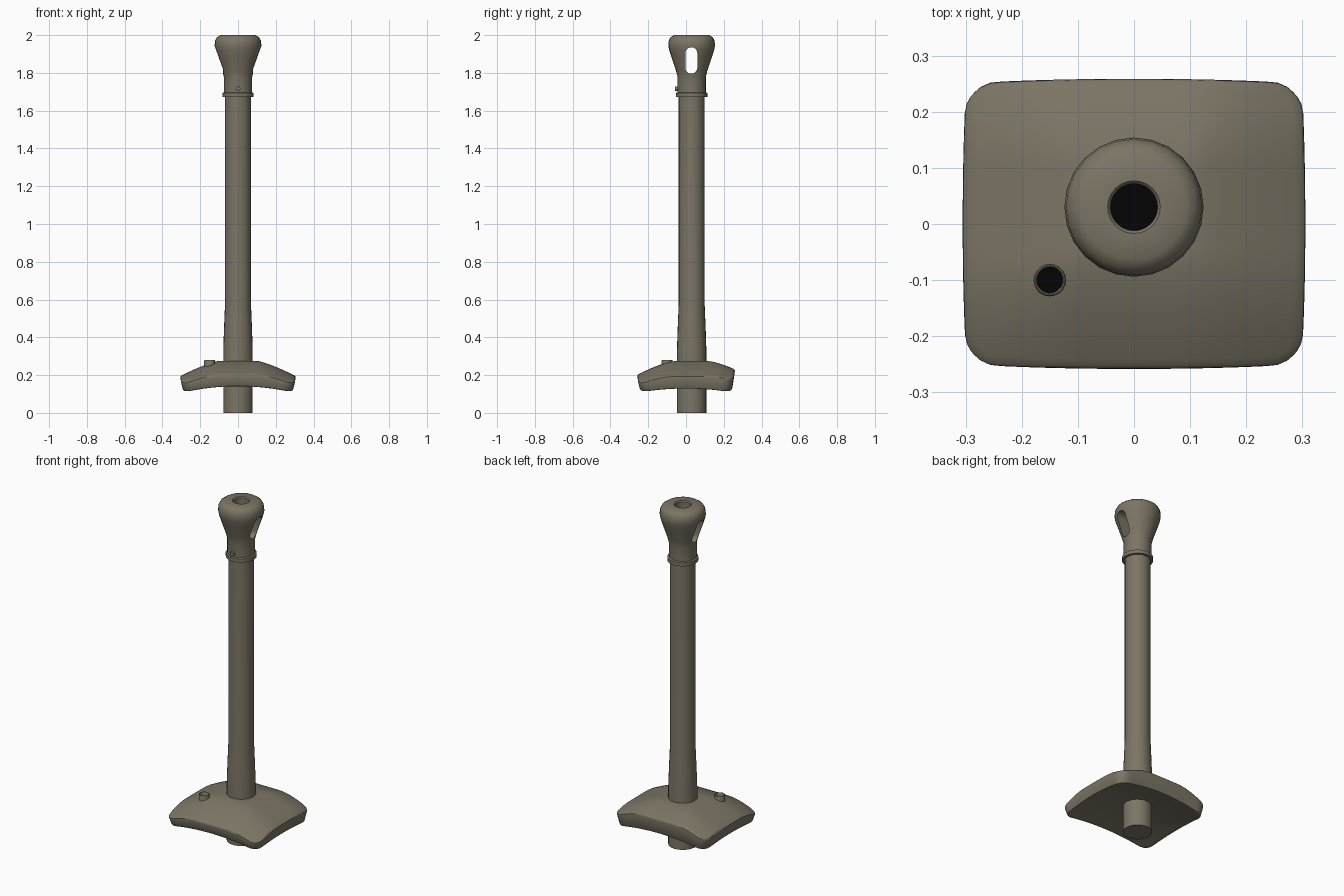
import bpy, bmesh, math
from mathutils import Matrix, Vector

if "Cube" in bpy.data.objects:
    bpy.data.objects.remove(bpy.data.objects["Cube"])


def make_material(name, rgb):
    mat = bpy.data.materials.new(name)
    mat.use_nodes = True
    mat.diffuse_color = (*rgb, 1)
    bsdf = next(n for n in mat.node_tree.nodes if n.type == "BSDF_PRINCIPLED")
    bsdf.inputs["Base Color"].default_value = (*rgb, 1)
    return mat


STONE = make_material("olive grey", (0.2, 0.178, 0.13))
BLACK = make_material("hole black", (0.001, 0.001, 0.001))
AXIS_Y = 0.03


def finish(name, bm, location=(0, 0, 0)):
    bmesh.ops.recalc_face_normals(bm, faces=bm.faces)
    mesh = bpy.data.meshes.new(name)
    bm.to_mesh(mesh)
    bm.free()
    obj = bpy.data.objects.new(name, mesh)
    obj.location = location
    bpy.context.collection.objects.link(obj)
    mesh.materials.append(STONE)
    mesh.materials.append(BLACK)
    return obj


def activate(obj):
    bpy.ops.object.select_all(action="DESELECT")
    obj.select_set(True)
    bpy.context.view_layer.objects.active = obj


def smooth(obj, angle=35):
    activate(obj)
    bpy.ops.object.shade_smooth_by_angle(angle=math.radians(angle))


def lathe(name, profile, location, sides, floor=None):
    """Revolve (radius, height) points; a flat floor at one height is black."""
    bm = bmesh.new()
    verts = [bm.verts.new((r, 0, z)) for r, z in profile]
    edges = [bm.edges.new(pair) for pair in zip(verts, verts[1:])]
    bmesh.ops.spin(bm, geom=verts + edges, cent=(0, 0, 0), axis=(0, 0, 1),
                   angle=math.tau, steps=sides, use_duplicate=False)
    bmesh.ops.remove_doubles(bm, verts=bm.verts, dist=0.0005)
    if floor is not None:
        for face in bm.faces:
            if all(abs(v.co.z - floor) < 0.001 for v in face.verts):
                face.material_index = 1
    return finish(name, bm, location)


def cut(obj, cutter):
    cutter.hide_render = True
    mod = obj.modifiers.new("cut", "BOOLEAN")
    mod.operation = "DIFFERENCE"
    mod.solver = "EXACT"
    mod.object = cutter
    activate(obj)
    bpy.ops.object.modifier_apply(modifier=mod.name)
    bpy.data.objects.remove(cutter)


# Shaft with a flared foot and a closed base
shaft = lathe("shaft", [(0, 0), (0.078, 0), (0.078, 0.33), (0.074, 0.45), (0.069, 0.57),
                        (0.069, 1.68), (0.042, 1.68), (0.042, 1.5), (0, 1.5)],
              (0, AXIS_Y, 0), 24, floor=1.5)
smooth(shaft)

# Bulbous head with a collar and a bore in the top
head = lathe("head", [(0.042, 1.672), (0.083, 1.672), (0.083, 1.693), (0.075, 1.697),
                      (0.075, 1.78), (0.084, 1.815), (0.106, 1.88), (0.119, 1.92),
                      (0.124, 1.945), (0.121, 1.972), (0.112, 1.988), (0.094, 2.0),
                      (0.047, 2.0), (0.042, 1.994), (0.042, 1.672)],
             (0, AXIS_Y, 0), 24)

# Rounded slot through the head from side to side
bm = bmesh.new()
radius, low, high = 0.032, 1.828, 1.904
ring = []
for i in range(24):
    a = math.tau * (i + 0.5) / 24
    z = (high if math.sin(a) > 0 else low) + radius * math.sin(a)
    ring.append(bm.verts.new((-0.3, AXIS_Y - 0.002 + radius * math.cos(a), z)))
face = bm.faces.new(ring)
side = bmesh.ops.extrude_face_region(bm, geom=[face])["geom"]
bmesh.ops.translate(bm, vec=(0.6, 0, 0),
                    verts=[g for g in side if isinstance(g, bmesh.types.BMVert)])
cut(head, finish("slot_cutter", bm))
smooth(head)

# Small pin on the front of the neck
bm = bmesh.new()
bmesh.ops.create_cone(bm, cap_ends=True, segments=12, radius1=0.013, radius2=0.013, depth=0.03,
                      matrix=Matrix.Translation((0, -0.043, 1.716)) @ Matrix.Rotation(math.pi / 2, 4, "X"))
smooth(finish("neck_pin", bm))

# Domed base plate with rounded corners, flatter underneath and thick in the middle
HALF_X, HALF_Y, CORNER, TOP, UNDER = 0.307, 0.26, 0.055, 0.275, 0.162


def plate_point(u, v):
    p = Vector((u * HALF_X, v * HALF_Y))
    q = Vector((max(-HALF_X + CORNER, min(HALF_X - CORNER, p.x)),
                max(-HALF_Y + CORNER, min(HALF_Y - CORNER, p.y))))
    d = p - q
    if d.length > 0:
        p = q + d * (max(abs(d.x), abs(d.y)) / d.length)
    drop_x = 0.08 * max(0, (abs(p.x) - 0.1) / 0.205) ** 1.3
    drop_y = 0.07 * max(0, (abs(p.y - 0.03) - 0.08) / 0.2) ** 1.5
    z = TOP - (drop_x ** 1.4 + drop_y ** 1.4) ** (1 / 1.4)
    # Sides bow out slightly at their middles
    return p.x * (1 - 0.02 * v * v), p.y * (1 - 0.03 * u * u), z


bm = bmesh.new()
bmesh.ops.create_grid(bm, x_segments=28, y_segments=28, size=1)
for v in bm.verts:
    v.co = plate_point(v.co.x, v.co.y)
under = bmesh.ops.extrude_face_region(bm, geom=bm.faces[:], use_keep_orig=True)["geom"]
for v in under:
    if isinstance(v, bmesh.types.BMVert):
        x, y = v.co.x * 0.955, v.co.y * 0.95
        v.co = (x, y, UNDER - 0.034 * (x / 0.29) ** 2 - 0.022 * (y / 0.245) ** 2)
plate = finish("base_plate", bm)
bevel = plate.modifiers.new("rim", "BEVEL")
bevel.width = 0.008
bevel.segments = 2
bevel.limit_method = "ANGLE"
bevel.angle_limit = math.radians(45)
activate(plate)
bpy.ops.object.modifier_apply(modifier=bevel.name)

# Hollow stud sunk into the plate
STUD = (-0.15, -0.1, 0)
cut(plate, lathe("stud_cutter", [(0, 0.216), (0.026, 0.216), (0.026, 0.4), (0, 0.4)], STUD, 20))
smooth(plate)
stud = lathe("stud", [(0, 0.214), (0.029, 0.214), (0.029, 0.277), (0.027, 0.281), (0.025, 0.281),
                      (0.023, 0.278), (0.023, 0.22), (0, 0.22)], STUD, 20, floor=0.22)
smooth(stud)
